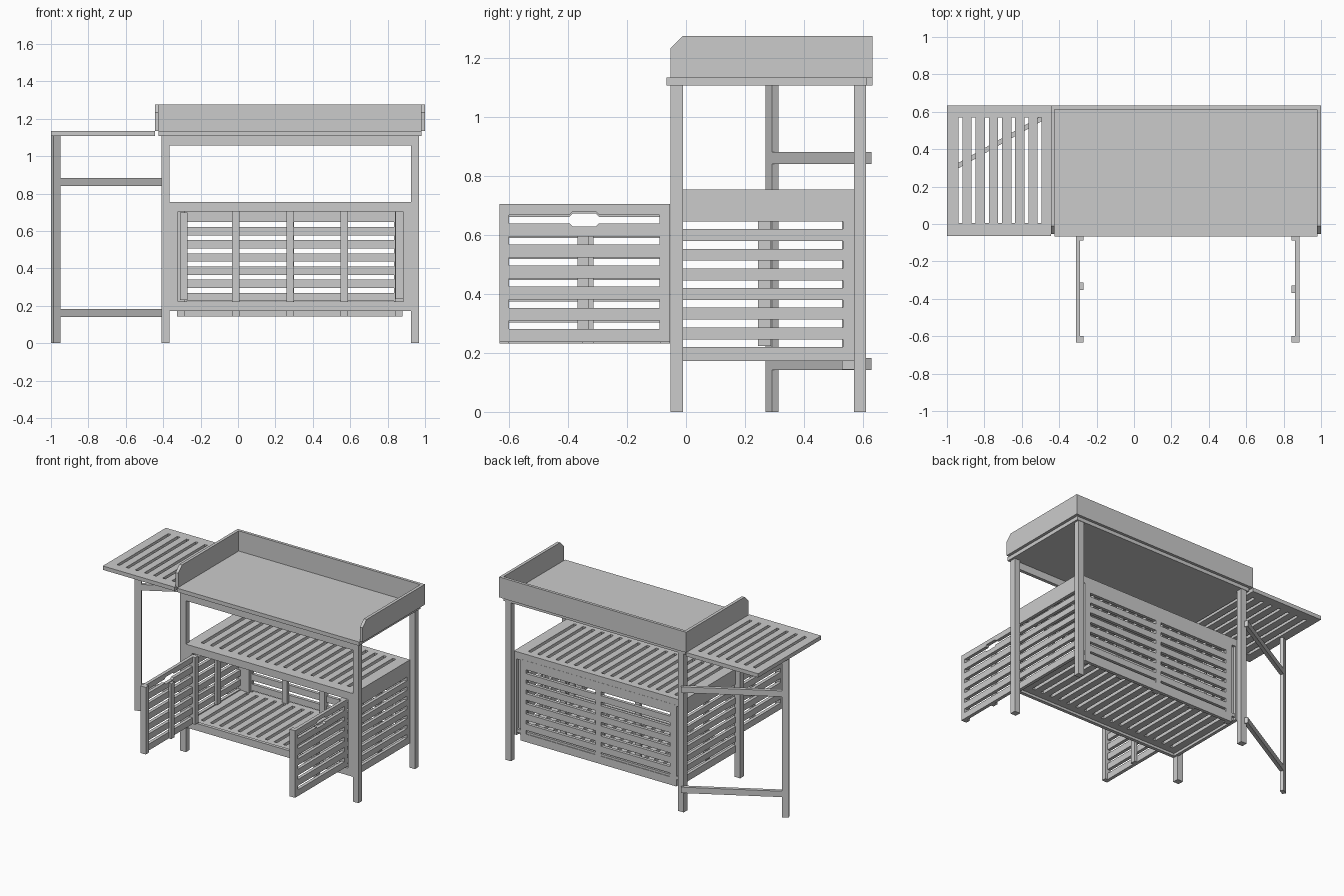
import bpy, bmesh, math
from mathutils import Vector

if "Cube" in bpy.data.objects:
    bpy.data.objects.remove(bpy.data.objects["Cube"])

grey = bpy.data.materials.new("plain grey")
grey.diffuse_color = (0.6, 0.6, 0.6, 1)
grey.use_nodes = True
grey.node_tree.nodes["Principled BSDF"].inputs["Base Color"].default_value = grey.diffuse_color


def finish(name, bm):
    me = bpy.data.meshes.new(name)
    bmesh.ops.recalc_face_normals(bm, faces=bm.faces)
    bm.to_mesh(me)
    bm.free()
    me.materials.append(grey)
    ob = bpy.data.objects.new(name, me)
    bpy.context.collection.objects.link(ob)
    return ob


def box(name, x0, x1, y0, y1, z0, z1):
    bm = bmesh.new()
    bmesh.ops.create_cube(bm, size=1)
    for v in bm.verts:
        v.co = Vector(((x0, x1)[v.co.x > 0], (y0, y1)[v.co.y > 0], (z0, z1)[v.co.z > 0]))
    return finish(name, bm)


def place(axis, d, u, v):
    return {"x": (d, u, v), "y": (u, d, v), "z": (u, v, d)}[axis]


def prism(name, axis, d0, d1, outline):
    bm = bmesh.new()
    a = [bm.verts.new(place(axis, d0, u, v)) for u, v in outline]
    b = [bm.verts.new(place(axis, d1, u, v)) for u, v in outline]
    bm.faces.new(a)
    bm.faces.new(b)
    for i in range(len(a)):
        j = (i + 1) % len(a)
        bm.faces.new((a[i], a[j], b[j], b[i]))
    return finish(name, bm)


def slots(lo, hi, first, width, pitch, n):
    """Edge positions: odd-numbered intervals are the openings."""
    out = [lo]
    for k in range(n):
        out += [first + k * pitch, first + k * pitch + width]
    return out + [hi]


def plate(name, axis, d0, d1, us, vs, hole):
    """Board on a grid of lines with the hole cells left out."""
    bm = bmesh.new()
    mid = (d0 + d1) / 2
    grid = {}

    def vert(i, j):
        if (i, j) not in grid:
            grid[i, j] = bm.verts.new(place(axis, mid, us[i], vs[j]))
        return grid[i, j]

    for i in range(len(us) - 1):
        for j in range(len(vs) - 1):
            if not hole(i, j):
                bm.faces.new((vert(i, j), vert(i + 1, j), vert(i + 1, j + 1), vert(i, j + 1)))
    ob = finish(name, bm)
    m = ob.modifiers.new("thickness", "SOLIDIFY")
    m.thickness = d1 - d0
    m.offset = 0
    return ob


# legs
for side, x0, x1 in (("left", -0.41, -0.366), ("right", 0.924, 0.967)):
    box(side + "_front_leg", x0, x1, -0.053, -0.011, 0, 1.107)
    box(side + "_back_leg", x0, x1, 0.57, 0.611, 0, 1.107)

# worktop with raised side and back boards
box("worktop", -0.425, 0.98, -0.066, 0.614, 1.107, 1.134)
box("worktop_front_apron", -0.368, 0.925, -0.053, -0.03, 1.057, 1.107)
box("back_board", -0.425, 0.98, 0.613, 0.633, 1.132, 1.275)
side_shape = [(-0.053, 1.133), (0.633, 1.133), (0.633, 1.275), (-0.011, 1.275), (-0.053, 1.233)]
prism("left_side_board", "x", -0.445, -0.424, side_shape)
prism("right_side_board", "x", 0.979, 1.0, side_shape)

# side extension shelf
plate("extension_shelf", "z", 1.107, 1.134,
      slots(-1, -0.445, -0.938, 0.021, 0.0705, 7), [-0.063, 0.005, 0.57, 0.633],
      lambda i, j: i % 2 == 1 and j == 1)

# swinging support gate for the extension
angle = math.radians(29.5)


def gate_part(name, length0, length1, z0, z1, half):
    ob = box(name, length0, length1, -half, half, z0, z1)
    ob.location = (-0.975, 0.292, 0)
    ob.rotation_euler = (0, 0, angle)


gate_part("gate_leg", -0.0215, 0.0215, 0, 1.107, 0.0128)
for name, z in (("lower", 0.141), ("upper", 0.841)):
    gate_part("gate_%s_rail" % name, 0.02, 0.664, z, z + 0.041, 0.0128)

# cabinet front frame
box("front_top_rail", -0.368, 0.925, -0.053, -0.03, 0.703, 0.754)
box("front_bottom_rail", -0.368, 0.925, -0.053, -0.03, 0.173, 0.223)
box("front_left_stile", -0.368, -0.32, -0.053, -0.03, 0.223, 0.703)
box("front_right_stile", 0.886, 0.925, -0.053, -0.03, 0.223, 0.703)

# cabinet side panels with an inner batten
side_rows = slots(0.172, 0.754, 0.22, 0.026, 0.0666, 7)
for side, x, bx in (("left", -0.375, -0.354), ("right", 0.908, 0.889)):
    plate(side + "_side_panel", "x", x, x + 0.022, [-0.03, 0.533, 0.57], side_rows,
          lambda i, j: j % 2 == 1 and i == 0)
    box(side + "_side_batten", bx, bx + 0.02, 0.245, 0.288, 0.223, 0.732)

# cabinet back: top rail, slotted panel and inner battens
box("back_top_rail", -0.354, 0.909, 0.545, 0.57, 0.703, 0.754)
plate("back_panel", "y", 0.549, 0.571,
      [-0.325, -0.275, 0.258, 0.299, 0.835, 0.88],
      slots(0.143, 0.71, 0.198, 0.026, 0.0705, 7),
      lambda i, j: j % 2 == 1 and i in (1, 3))
for k, x in enumerate((-0.325, -0.031, 0.258, 0.547, 0.84)):
    box("back_batten_%d" % (k + 1), x, x + 0.04, 0.53, 0.55, 0.143, 0.703)
for side, x0, x1 in (("left", -0.354, -0.32), ("right", 0.875, 0.909)):
    box("back_%s_stile" % side, x0, x1, 0.533, 0.55, 0.173, 0.71)

# slatted shelf and floor, with a support rail below the shelf
columns = slots(-0.354, 0.909, -0.3, 0.023, 0.0705, 17)
for name, z in (("cabinet_shelf", 0.731), ("cabinet_floor", 0.19)):
    plate(name, "z", z, z + 0.023, columns, [-0.035, 0.02, 0.525, 0.567],
          lambda i, j: i % 2 == 1 and j == 1)
box("shelf_support_rail", -0.354, 0.909, 0.25, 0.29, 0.71, 0.732)

# open doors with slots, handle cut-out and inner battens
for side, x, bx, shift, dz in (("left", -0.311, -0.29, 0.008, -0.005),
                               ("right", 0.861, 0.842, -0.008, 0.001)):
    rows = slots(0.236 + dz, 0.704 + dz, 0.28 + dz, 0.028, 0.0716, 6)
    door = plate(side + "_door", "x", x, x + 0.023, [-0.633, -0.6, -0.09, -0.054], rows,
                 lambda i, j: j % 2 == 1 and i == 1)
    cutter = prism(side + "_handle_cutter", "x", x - 0.03, x + 0.05,
                   [(y, z + dz) for y, z in
                    ((-0.4, 0.643), (-0.385, 0.628), (-0.305, 0.628), (-0.29, 0.643),
                     (-0.29, 0.662), (-0.305, 0.677), (-0.385, 0.677), (-0.4, 0.662))])
    cutter.hide_render = True
    cutter.hide_set(True)
    m = door.modifiers.new("handle", "BOOLEAN")
    m.operation = "DIFFERENCE"
    m.object = cutter
    m.solver = "EXACT"
    for part, y0, y1, top in (("outer", -0.633, -0.6, 0.704), ("hinge", -0.088, -0.054, 0.704),
                              ("middle", -0.36 + shift, -0.322 + shift, 0.622)):
        box("%s_door_%s_batten" % (side, part), bx, bx + 0.021, y0, y1, 0.236 + dz, top + dz)
